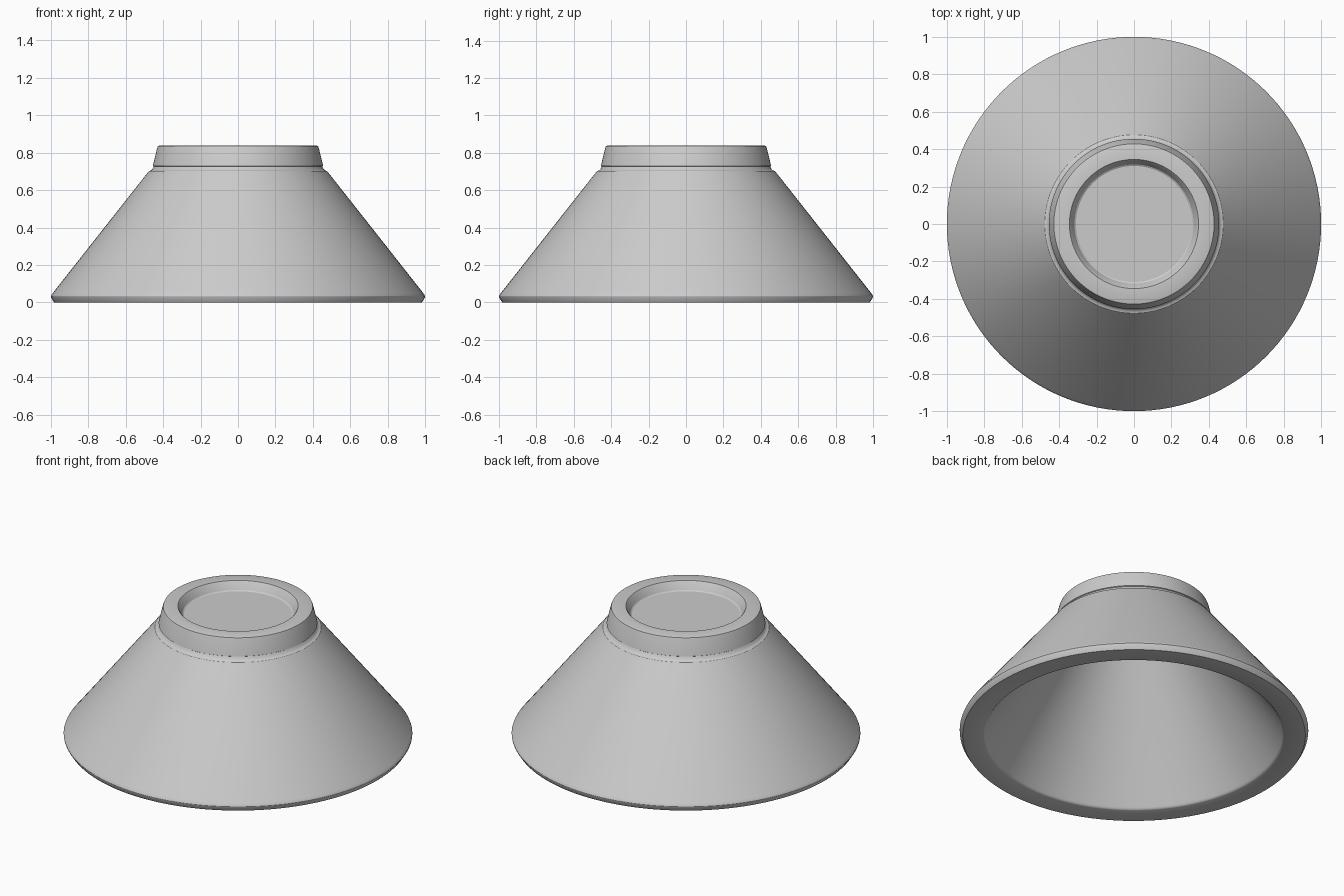
import bpy
import bmesh
import math

cube = bpy.data.objects.get("Cube")
if cube:
    bpy.data.objects.remove(cube, do_unlink=True)

SEGMENTS = 128

# Single grey ceramic colour
grey = bpy.data.materials.new("ceramic grey")
grey.use_nodes = True
colour = (0.6, 0.6, 0.6, 1)
grey.diffuse_color = colour
grey.node_tree.nodes["Principled BSDF"].inputs["Base Color"].default_value = colour


def lathe(name, profile, material):
    """Revolve (radius, height) points around z into a smooth-shaded object."""
    bm = bmesh.new()
    verts = [bm.verts.new((r, 0, z)) for r, z in profile]
    edges = [bm.edges.new(pair) for pair in zip(verts, verts[1:])]
    bmesh.ops.spin(bm, geom=verts + edges, cent=(0, 0, 0), axis=(0, 0, 1),
                   angle=math.tau, steps=SEGMENTS, use_duplicate=False)
    bmesh.ops.remove_doubles(bm, verts=bm.verts, dist=0.0001)
    bmesh.ops.recalc_face_normals(bm, faces=bm.faces)
    mesh = bpy.data.meshes.new(name)
    bm.to_mesh(mesh)
    bm.free()
    mesh.materials.append(material)
    obj = bpy.data.objects.new(name, mesh)
    bpy.context.collection.objects.link(obj)
    bpy.ops.object.select_all(action="DESELECT")
    obj.select_set(True)
    bpy.context.view_layer.objects.active = obj
    bpy.ops.object.shade_smooth_by_angle(angle=math.radians(30))
    return obj


# Hollow shell turned upside down, resting on its rim
foot_recess = [(0, 0.785), (0.31, 0.785), (0.318, 0.79), (0.34, 0.832), (0.345, 0.838)]
foot_ring = [(0.42, 0.838), (0.428, 0.835), (0.432, 0.825), (0.455, 0.73)]
shoulder = [(0.45, 0.727), (0.457, 0.713), (0.465, 0.705), (0.476, 0.702)]
outer_wall = [(0.99, 0.05), (0.997, 0.04), (1.0, 0.033), (0.999, 0.026)]
rim = [(0.983, 0), (0.865, 0), (0.857, 0.004), (0.851, 0.012)]
inner_wall = [(0.846, 0.02), (0.367, 0.72), (0, 0.72)]

lathe("bowl", foot_recess + foot_ring + shoulder + outer_wall + rim + inner_wall, grey)
